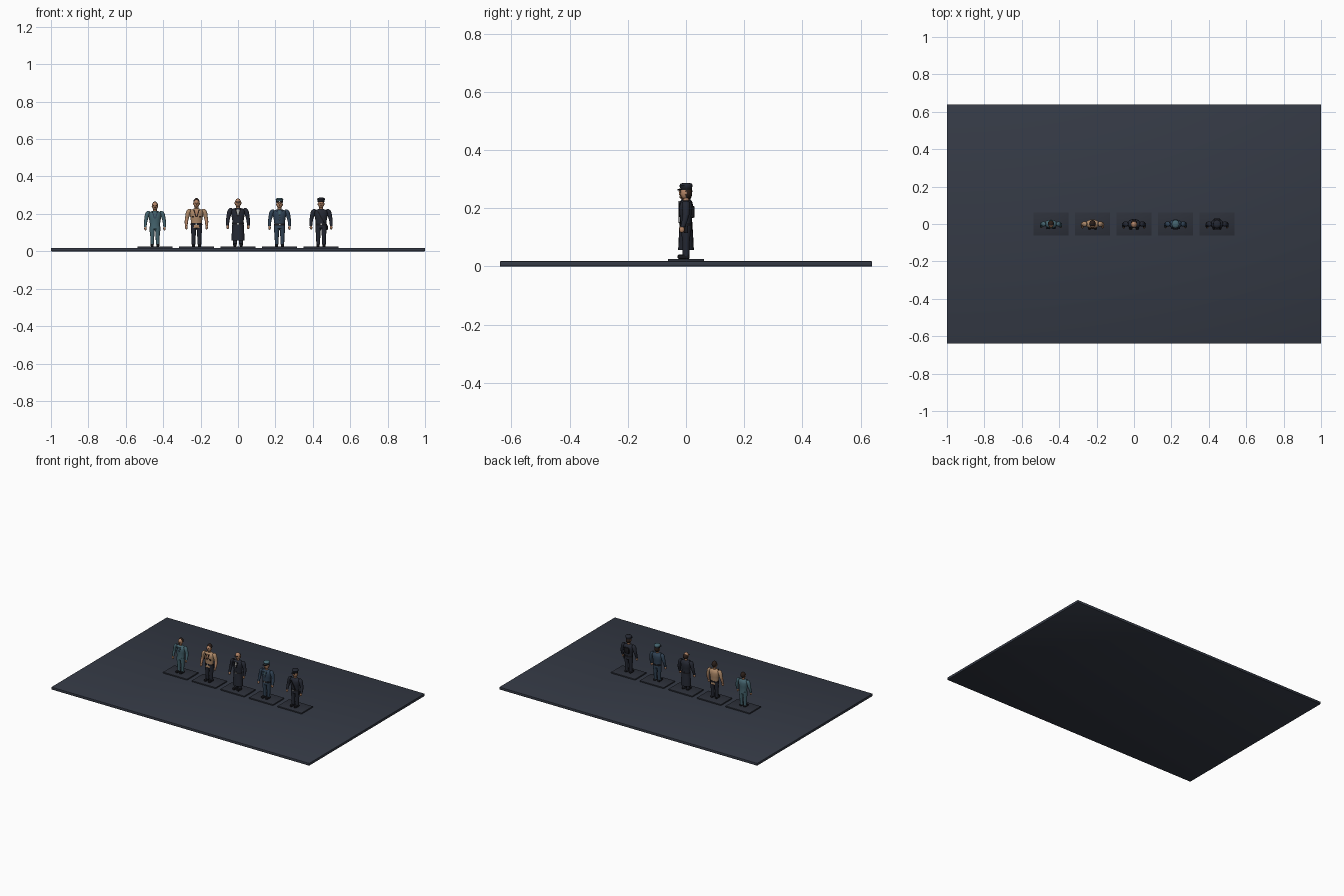
import bpy, bmesh, math
from mathutils import Matrix, Vector

if "Cube" in bpy.data.objects:
    bpy.data.objects.remove(bpy.data.objects["Cube"])


def material(name, *rgb):
    m = bpy.data.materials.new(name)
    m.use_nodes = True
    m.diffuse_color = (*rgb, 1)
    m.node_tree.nodes["Principled BSDF"].inputs["Base Color"].default_value = (*rgb, 1)
    return m


SLATE = material("slate floor", .035, .042, .06)
PLINTH = material("plinth grey", .026, .03, .042)
TEAL = material("teal cloth", .06, .13, .16)
TAN = material("tan cloth", .42, .25, .14)
SKIN = material("skin", .45, .23, .13)
CHARCOAL = material("charcoal cloth", .018, .021, .032)
NAVY = material("navy cloth", .03, .055, .09)
BLACK = material("black leather", .009, .009, .012)
BROWN = material("brown hair", .025, .014, .01)
PALE = material("pale trim", .45, .45, .42)

# Current figure: name prefix, origin and scale
current = {"name": "", "at": Vector((0, 0, 0)), "scale": 1}


def finish(bm, name, mat, angle=40):
    bmesh.ops.recalc_face_normals(bm, faces=bm.faces)
    me = bpy.data.meshes.new(name)
    bm.to_mesh(me)
    bm.free()
    me.materials.append(mat)
    me.shade_smooth()
    me.set_sharp_from_angle(angle=math.radians(angle))
    ob = bpy.data.objects.new(current["name"] + name, me)
    ob.location = current["at"]
    ob.scale = [current["scale"]] * 3
    bpy.context.collection.objects.link(ob)
    return ob


def box(name, mat, centre, size, tilt=0, bevel=0):
    bm = bmesh.new()
    bmesh.ops.create_cube(bm, size=1, matrix=Matrix.Translation(centre)
                          @ Matrix.Rotation(tilt, 4, "Y") @ Matrix.Diagonal((*size, 1)))
    if bevel:
        bmesh.ops.bevel(bm, geom=bm.edges[:], offset=bevel, segments=2,
                        affect="EDGES", profile=.5)
    return finish(bm, name, mat)


def ball(name, mat, centre, radii):
    bm = bmesh.new()
    bmesh.ops.create_uvsphere(bm, u_segments=16, v_segments=10, radius=1,
                              matrix=Matrix.Translation(centre) @ Matrix.Diagonal((*radii, 1)))
    return finish(bm, name, mat, 60)


def loft(name, mat, rings, sides=16):
    """Skin level ellipses given as (x, y, z, radius x, radius y)."""
    bm = bmesh.new()
    loops = []
    for x, y, z, rx, ry in rings:
        turn = [2 * math.pi * i / sides for i in range(sides)]
        loops.append([bm.verts.new((x + rx * math.cos(t), y + ry * math.sin(t), z)) for t in turn])
    for a, b in zip(loops, loops[1:]):
        for i in range(sides):
            j = (i + 1) % sides
            bm.faces.new((a[i], a[j], b[j], b[i]))
    bm.faces.new(loops[0])
    bm.faces.new(loops[-1])
    return finish(bm, name, mat, 50)


def legs(cloth):
    for side, x in (("left", 1), ("right", -1)):
        loft(side + "_leg", cloth, [(x * .015, 0, .01, .010, .011), (x * .015, 0, .055, .011, .012),
                                    (x * .0155, 0, .09, .0145, .016), (x * .014, 0, .112, .0155, .018)], 12)
        box(side + "_shoe", BLACK, (x * .016, -.008, .007), (.017, .040, .014), 0, .004)


def torso(cloth):
    loft("torso", cloth, [(0, 0, .097, .030, .020), (0, 0, .125, .028, .019), (0, 0, .150, .032, .022),
                          (0, 0, .175, .037, .024), (0, 0, .190, .034, .020), (0, 0, .198, .014, .013)])


def arms(upper, lower):
    for side, x in (("left", 1), ("right", -1)):
        loft(side + "_upper_arm", upper, [(x * .036, 0, .197, .006, .008), (x * .038, 0, .191, .012, .013),
                                          (x * .043, 0, .178, .013, .014), (x * .050, 0, .148, .010, .011)], 12)
        loft(side + "_forearm", lower, [(x * .050, 0, .150, .010, .011), (x * .053, -.004, .132, .009, .010),
                                        (x * .054, -.011, .108, .007, .008)], 12)
        ball(side + "_hand", SKIN, (x * .053, -.014, .100), (.007, .009, .011))


def head():
    loft("neck", SKIN, [(0, 0, .190, .010, .010), (0, 0, .210, .010, .010)], 12)
    ball("head", SKIN, (0, -.002, .225), (.0155, .018, .0225))
    ball("nose", SKIN, (0, -.020, .222), (.003, .004, .005))
    for side, x in (("left", 1), ("right", -1)):
        ball(side + "_eye", BLACK, (x * .006, -.0175, .228), (.0028, .002, .002))
        ball(side + "_ear", SKIN, (x * .0155, 0, .224), (.0025, .004, .006))


def hair(lift=.004):
    ball("hair", BROWN, (0, .003, .225 + lift), (.0165, .018, .0215))


def belt(mat=BLACK):
    loft("belt", mat, [(0, 0, .112, .0305, .0215), (0, 0, .122, .030, .021)])
    box("buckle", PALE, (0, -.0215, .117), (.008, .002, .007))


def lapels(mat, shirt):
    box("shirt_front", shirt, (0, -.0225, .174), (.013, .004, .030))
    for side, x in (("left", 1), ("right", -1)):
        box(side + "_lapel", mat, (x * .008, -.0235, .173), (.006, .004, .038), x * .28)


def peaked_cap(crown, band):
    loft("cap_band", band, [(0, 0, .234, .0175, .0195), (0, 0, .242, .0175, .0195)])
    loft("cap_crown", crown, [(0, 0, .242, .0175, .0195), (0, 0, .250, .021, .023),
                              (0, .001, .256, .018, .019), (0, .001, .259, .008, .009)])
    box("cap_peak", BLACK, (0, -.022, .236), (.026, .014, .003), 0, .001)


def begin(name, x, scale=1):
    current.update(name=name + "_", at=Vector((x, 0, .026)), scale=scale)


# Floor slab and plinths
box("floor_slab", SLATE, (0, 0, .009), (2, 1.28, .018), 0, .003)
spots = [-.444, -.222, 0, .222, .444]
for n, x in enumerate(spots):
    box("plinth_%d" % (n + 1), PLINTH, (x, 0, .0215), (.186, .125, .009), 0, .001)

# Worker in teal overalls
begin("worker", spots[0], .96)
legs(TEAL)
torso(TEAL)
arms(TEAL, TEAL)
head()
hair()
lapels(NAVY, TEAL)
box("moustache", BROWN, (0, -.0185, .2155), (.012, .004, .003))

# Civilian in a tan shirt
begin("civilian", spots[1], 1.02)
legs(CHARCOAL)
torso(TAN)
arms(TAN, SKIN)
head()
hair(.007)
belt()
lapels(BROWN, SKIN)
for x in (-1, 1):
    box("pocket", BROWN, (x * .019, -.0205, .155), (.010, .003, .009))

# Elder in a long coat
begin("elder", spots[2], 1.04)
legs(CHARCOAL)
torso(CHARCOAL)
arms(CHARCOAL, CHARCOAL)
head()
loft("coat_skirt", CHARCOAL, [(0, 0, .030, .034, .026), (0, 0, .070, .032, .024),
                              (0, 0, .125, .0285, .0205)])
ball("hair", BROWN, (0, .005, .223), (.0165, .016, .0185))
belt()
lapels(BLACK, PALE)
box("spectacles", BLACK, (0, -.019, .228), (.022, .003, .004))

# Officer in a navy uniform
begin("officer", spots[3], 1.0)
legs(NAVY)
torso(NAVY)
arms(NAVY, NAVY)
head()
hair(0)
belt()
peaked_cap(TEAL, BLACK)
box("cap_badge", PALE, (0, -.020, .2405), (.006, .003, .006))
lapels(NAVY, TEAL)
for i in range(3):
    ball("button", PALE, (0, -.0245, .142 + i * .013), (.002, .002, .002))

# Guard in black with a cap and holster
begin("guard", spots[4], 1.01)
legs(CHARCOAL)
torso(CHARCOAL)
arms(CHARCOAL, CHARCOAL)
head()
hair(0)
belt()
peaked_cap(CHARCOAL, BLACK)
box("chest_strap", BLACK, (0, -.0235, .155), (.006, .004, .07), -.5)
box("back_pack", BLACK, (0, .022, .160), (.036, .014, .04), 0, .004)
box("holster", BLACK, (.032, 0, .100), (.008, .014, .024), 0, .002)
